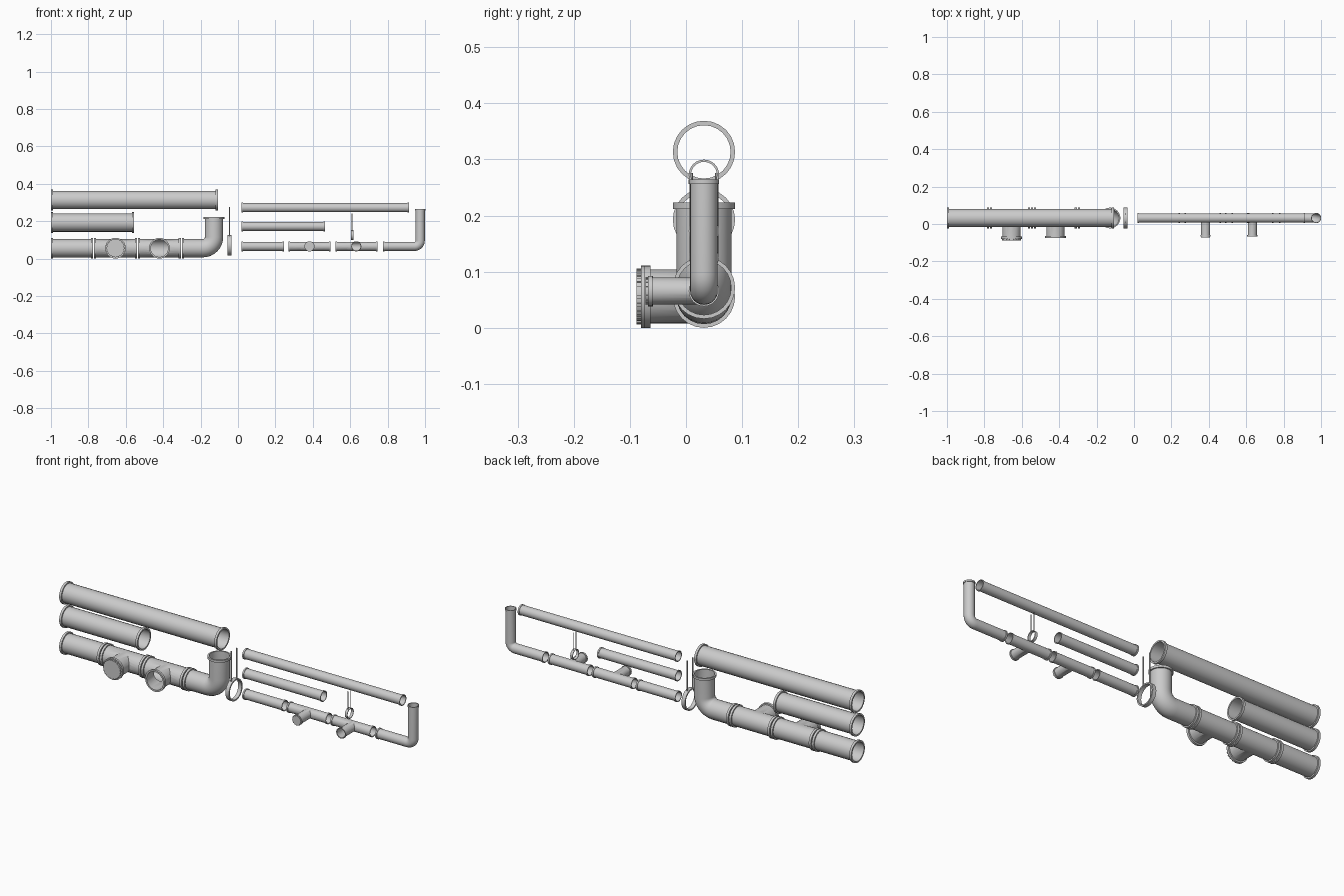
import bpy, bmesh, math
from mathutils import Vector

if "Cube" in bpy.data.objects:
    bpy.data.objects.remove(bpy.data.objects["Cube"])

Y = 0.032          # shared centreline of all runs
N = 24             # sides of every round part
X, FRONT, UP = Vector((1, 0, 0)), Vector((0, -1, 0)), Vector((0, 0, 1))


def loft(name, rings, loop=False):
    """Skin circles given as (centre, direction, radius); loop joins last to first."""
    bm = bmesh.new()
    rows = []
    for c, d, r in rings:
        u = Vector((0, 1, 0)) if abs(d.y) < 0.5 else X
        v = d.cross(u).normalized()
        rows.append([bm.verts.new(c + r * (math.cos(a) * u + math.sin(a) * v))
                     for a in (2 * math.pi * i / N for i in range(N))])
    pairs = list(zip(rows, rows[1:])) + ([(rows[-1], rows[0])] if loop else [])
    for p, q in pairs:
        for i in range(N):
            j = (i + 1) % N
            bm.faces.new((p[i], p[j], q[j], q[i]))
    if not loop:
        bm.faces.new(rows[0])
        bm.faces.new(rows[-1])
    bmesh.ops.recalc_face_normals(bm, faces=bm.faces)
    me = bpy.data.meshes.new(name)
    bm.to_mesh(me)
    bm.free()
    ob = bpy.data.objects.new(name, me)
    bpy.context.collection.objects.link(ob)
    return ob


def smooth(ob):
    bpy.ops.object.select_all(action='DESELECT')
    ob.select_set(True)
    bpy.context.view_layer.objects.active = ob
    bpy.ops.object.shade_smooth_by_angle(angle=math.radians(32))


def outer(path, R, F, w, start=True):
    """Outer pipe rings along a path with raised lips at its ends."""
    (a, da), (b, db) = path[0], path[-1]
    head = [(a, da, F), (a + da * w, da, F), (a + da * w, da, R)] if start else [(a, da, R)]
    return (head + [(p, d, R) for p, d in path[1:-1]]
            + [(b - db * w, db, R), (b - db * w, db, F), (b, db, F)])


def pipe(name, path, s):
    inner = [(p, d, s['r']) for p, d in reversed(path)]
    smooth(loft(name, outer(path, s['R'], s['F'], s['w']) + inner, True))


def straight(name, x0, x1, z, s):
    pipe(name, [(Vector((x0, Y, z)), X), (Vector((x1, Y, z)), X)], s)


def elbow(name, x0, xc, z, top, bend, s):
    path = [(Vector((x0, Y, z)), X)]
    for i in range(9):
        a = math.pi / 2 * i / 8
        path.append((Vector((xc - bend + bend * math.sin(a), Y, z + bend - bend * math.cos(a))),
                     Vector((math.cos(a), 0, math.sin(a)))))
    path.append((Vector((xc, Y, top)), UP))
    pipe(name, path, s)


def tee(name, x0, x1, z, yend, s):
    a, b = Vector((x0, Y, z)), Vector((x1, Y, z))
    m, e = (a + b) / 2, Vector(((x0 + x1) / 2, yend, z))
    body = loft(name, outer([(a, X), (b, X)], s['R'], s['F'], s['w']))
    branch = loft('branch', outer([(m, FRONT), (e, FRONT)], s['R'] * 0.985, s['F'], s['w'], False))
    bore = loft('bore', [(a - X * .01, X, s['r']), (b + X * .01, X, s['r'])])
    bore2 = loft('branch_bore', [(m, FRONT, s['r'] * 0.98), (e + FRONT * .01, FRONT, s['r'] * 0.98)])
    bpy.context.view_layer.objects.active = body
    for cut, op in ((branch, 'UNION'), (bore, 'DIFFERENCE'), (bore2, 'DIFFERENCE')):
        mod = body.modifiers.new('cut', 'BOOLEAN')
        mod.object, mod.operation, mod.solver = cut, op, 'EXACT'
        bpy.ops.object.modifier_apply(modifier=mod.name)
        bpy.data.objects.remove(cut)
    smooth(body)


def cap(name, x, y0, y1, z, r, bolts):
    """Closing plug with a rim of small studs."""
    c0, c1 = Vector((x, y0, z)), Vector((x, y1, z))
    smooth(loft(name, [(c0, FRONT, r), (c1, FRONT, r)]))
    for i in range(bolts):
        a = 2 * math.pi * i / bolts
        bpy.ops.mesh.primitive_cube_add(size=1, location=(x + r * math.cos(a), (y0 + y1) / 2, z + r * math.sin(a)),
                                        rotation=(0, -a, 0))
        ob = bpy.context.object
        ob.scale = (r * 0.1, abs(y1 - y0), r * 0.14)
        ob.name = name + '_stud'


def hanger(name, x, z, R, r, width, top, gap, rod):
    a, b = Vector((x - width / 2, Y, z)), Vector((x + width / 2, Y, z))
    smooth(loft(name + '_ring', [(a, X, R), (b, X, R), (b, X, r), (a, X, r)], True))
    base = z + math.sqrt(R * R - gap * gap) - 0.004
    for side in (-1, 1):
        bpy.ops.mesh.primitive_cylinder_add(vertices=10, radius=rod, depth=top - base,
                                            location=(x, Y + side * gap, (top + base) / 2))
        bpy.context.object.name = name + '_rod'
        smooth(bpy.context.object)


# Wide pipe set
big = dict(R=0.049, r=0.0475, F=0.0555, w=0.012)
straight('wide_long_pipe', -1.0, -0.107, 0.316, big)
straight('wide_medium_pipe', -1.0, -0.555, 0.195, big)
straight('wide_short_pipe', -1.0, -0.775, 0.058, big)
tee('wide_capped_tee', -0.77, -0.54, 0.058, -0.08, big)
cap('wide_cap', -0.655, -0.076, -0.0885, 0.058, 0.0475, 20)
tee('wide_open_tee', -0.535, -0.305, 0.058, -0.075, big)
elbow('wide_elbow', -0.30, -0.128, 0.058, 0.226, 0.06, big)
hanger('wide_hanger', -0.045, 0.074, 0.0555, 0.0485, 0.02, 0.278, 0.0225, 0.003)

# Narrow pipe set
small = dict(R=0.0245, r=0.0232, F=0.0272, w=0.008)
straight('narrow_long_pipe', 0.02, 0.915, 0.275, small)
straight('narrow_medium_pipe', 0.02, 0.465, 0.175, small)
straight('narrow_short_pipe', 0.02, 0.245, 0.068, small)
tee('narrow_capped_tee', 0.27, 0.495, 0.068, -0.067, small)
cap('narrow_cap', 0.3825, -0.064, -0.072, 0.068, 0.0235, 16)
tee('narrow_open_tee', 0.52, 0.745, 0.068, -0.068, small)
elbow('narrow_elbow', 0.775, 0.974, 0.068, 0.267, 0.03, small)
hanger('narrow_hanger', 0.61, 0.128, 0.0265, 0.0235, 0.014, 0.243, 0.011, 0.002)

# Rest the lowest lip on the ground
for ob in bpy.data.objects:
    ob.location.z -= 0.0025
